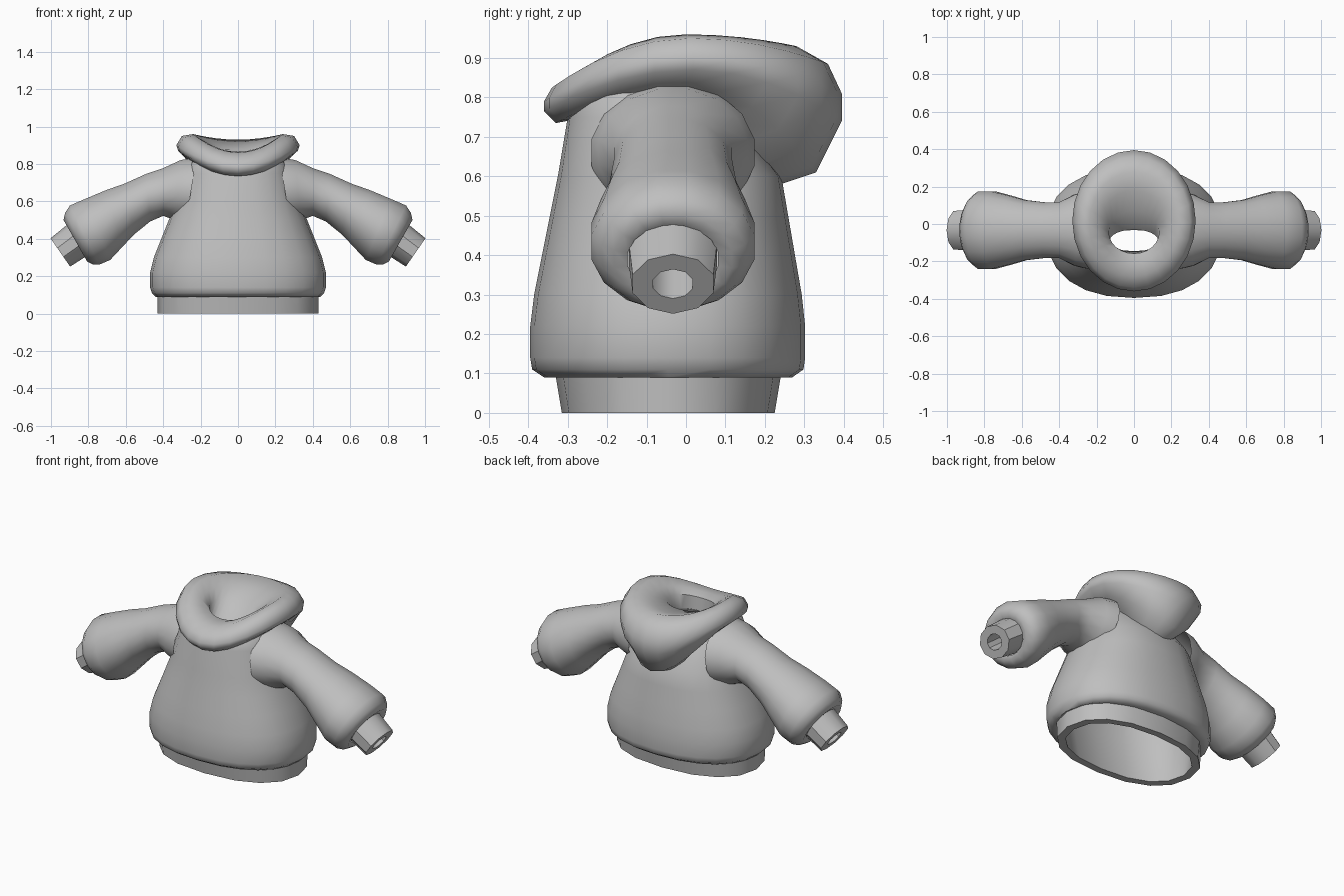
import bpy
from math import cos, sin, radians, tau, copysign
from mathutils import Vector

if "Cube" in bpy.data.objects:
    bpy.data.objects.remove(bpy.data.objects["Cube"], do_unlink=True)

# One plain grey cloth colour
cloth = bpy.data.materials.new("grey_cloth")
cloth.use_nodes = True
cloth.diffuse_color = (.52, .52, .52, 1)
cloth.node_tree.nodes["Principled BSDF"].inputs["Base Color"].default_value = cloth.diffuse_color


def loft(name, rings, sharp_angle=60, mirror=False):
    """Skin a list of equal-length closed rings into a tube."""
    count = len(rings[0])
    verts = [point for ring in rings for point in ring]
    faces = []
    for start in range(0, len(verts) - count, count):
        for i in range(count):
            j = (i + 1) % count
            faces.append((start + i, start + j, start + count + j, start + count + i))
    mesh = bpy.data.meshes.new(name)
    mesh.from_pydata(verts, [], faces)
    mesh.materials.append(cloth)
    obj = bpy.data.objects.new(name, mesh)
    bpy.context.collection.objects.link(obj)
    bpy.ops.object.select_all(action="DESELECT")
    obj.select_set(True)
    bpy.context.view_layer.objects.active = obj
    bpy.ops.object.shade_smooth_by_angle(angle=radians(sharp_angle))
    if mirror:
        obj.modifiers.new("Mirror", "MIRROR")


def circle(count, turn=0):
    """Cosine and sine pairs around a unit circle."""
    angles = [tau * (i + turn) / count for i in range(count)]
    return [(cos(angle), sin(angle)) for angle in angles]


def squared(value):
    """Push a circle coordinate outwards for a slightly boxy oval."""
    return copysign(abs(value) ** .87, value)


def body_ring(z, half_width, inset=0, count=24):
    """Level body section: depth follows width, the back leans in above the chest."""
    front = -.16 - half_width / 2 + inset
    back = .1 + .43 * half_width - .6 * max(0, z - .6) - inset
    middle, half_depth = (front + back) / 2, (back - front) / 2
    return [(half_width * squared(c), middle + half_depth * squared(s), z)
            for c, s in circle(count)]


def hood_ring(side, front, back):
    """Saddle-shaped oval through a side point (x, z), front and back points (y, z)."""
    middle = (front[0] + back[0]) / 2
    ring = []
    for c, s in circle(24):
        end_y, end_z = back if s > 0 else front
        ring.append((side[0] * c, middle + (end_y - middle) * abs(s),
                     side[1] + (end_z - side[1]) * s * s))
    return ring


def arm_ring(x, z, radius, count=16):
    """Sleeve section that tips over more and more towards the hand."""
    tilt = 1.1 * (x - .4)
    centre = Vector((x, -.033, z))
    across = Vector((0, 1.17 * radius, 0))
    up = Vector((sin(tilt), 0, cos(tilt))) * radius
    return [centre + across * c + up * s for c, s in circle(count, turn=.5)]


# Torso: rolled lower edge, round belly, narrow shoulders
torso = ((.1, .41, .06), (.09, .44, .02), (.11, .46), (.14, .47), (.22, .47),
         (.3, .45), (.4, .41), (.5, .37), (.6, .33), (.75, .28), (.81, .25), (.84, .2))
loft("torso", [body_ring(*section) for section in torso])

# Hem band with a flat underside
hem = ((0, .385, .08), (0, .43, .06), (.12, .43, .04))
loft("hem_band", [body_ring(*section, count=16) for section in hem], sharp_angle=40)

# Lining from the neck opening down to the hem
lining = ((.78, .13, .08), (.6, .22, .04), (.45, .33, .04), (.25, .4, .04), (0, .385, .08))
loft("lining", [body_ring(*section, count=16) for section in lining])

# Hood lying open on the shoulders: underside, rolled rim, shallow bowl, neck opening
hood = (
    ((.2, .8), (-.25, .75), (.21, .57)),
    ((.27, .83), (-.33, .735), (.33, .61)),
    ((.32, .87), (-.36, .765), (.395, .74)),
    ((.33, .9), (-.36, .79), (.395, .81)),
    ((.3, .95), (-.34, .825), (.36, .885)),
    ((.24, .96), (-.28, .86), (.28, .93)),
    ((.18, .92), (-.21, .865), (.18, .9)),
    ((.135, .875), (-.158, .855), (.07, .88)),
    ((.13, .78), (-.15, .78), (-.03, .78)),
)
loft("hood", [hood_ring(*section) for section in hood])

# Sleeves: broad at the shoulder, slim above the elbow, full at the wrist
sleeve = ((.25, .66, .18), (.32, .66, .165), (.4, .65, .13), (.48, .62, .13),
          (.58, .56, .14), (.66, .51, .16), (.75, .45, .18), (.82, .42, .18),
          (.85, .4, .16), (.87, .39, .13), (.86, .39, .1))
loft("sleeves", [arm_ring(*section) for section in sleeve], mirror=True)

# Cuffs with an opening running back up the sleeve
cuff = ((.85, .4, .1), (.95, .327, .092), (.95, .327, .045), (.64, .57, .045))
loft("cuffs", [arm_ring(*section, count=10) for section in cuff], sharp_angle=40, mirror=True)
